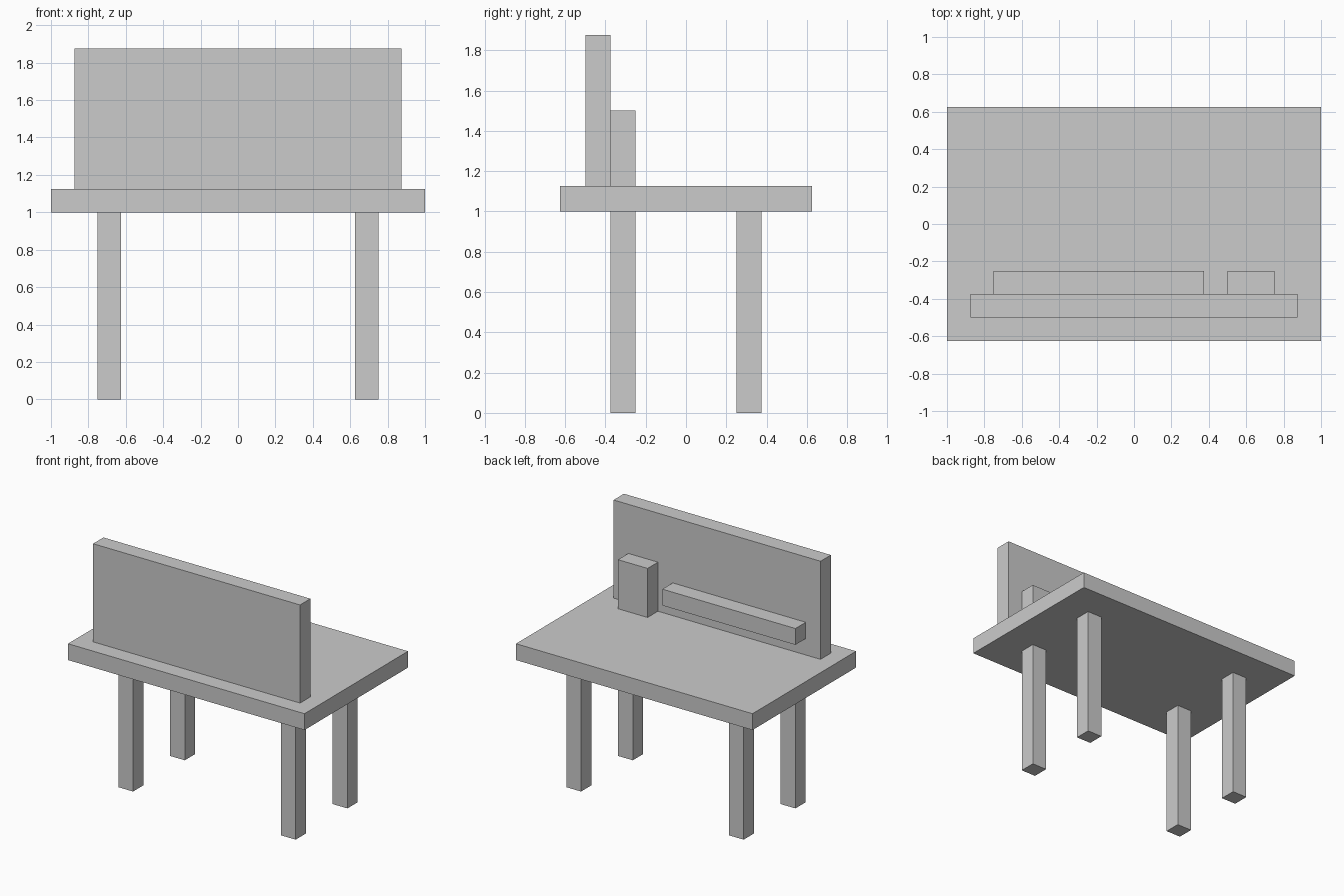
import bpy

if "Cube" in bpy.data.objects:
    bpy.data.objects.remove(bpy.data.objects["Cube"])


def box(name, x, y, z):
    """Box spanning the given (min, max) ranges."""
    spans = (x, y, z)
    bpy.ops.mesh.primitive_cube_add(size=1, location=[(a + b) / 2 for a, b in spans])
    ob = bpy.context.object
    ob.name = name
    ob.scale = [b - a for a, b in spans]
    bpy.ops.object.transform_apply(location=False, rotation=False, scale=True)
    return ob


# Table top
box("table_top", (-1, 1), (-0.625, 0.625), (1, 1.125))

# Four legs
for side, sx in (("left", -1), ("right", 1)):
    for end, sy in (("front", -1), ("back", 1)):
        xs = sorted((sx * 0.625, sx * 0.75))
        ys = sorted((sy * 0.25, sy * 0.375))
        box(f"{end}_{side}_leg", xs, ys, (0, 1))

# Upright panel with a raised rail and a block on its inner face
box("upright_panel", (-0.875, 0.875), (-0.5, -0.375), (1.125, 1.875))
box("panel_rail", (-0.75, 0.375), (-0.375, -0.25), (1.25, 1.375))
box("upright_block", (0.5, 0.75), (-0.375, -0.25), (1.125, 1.5))
